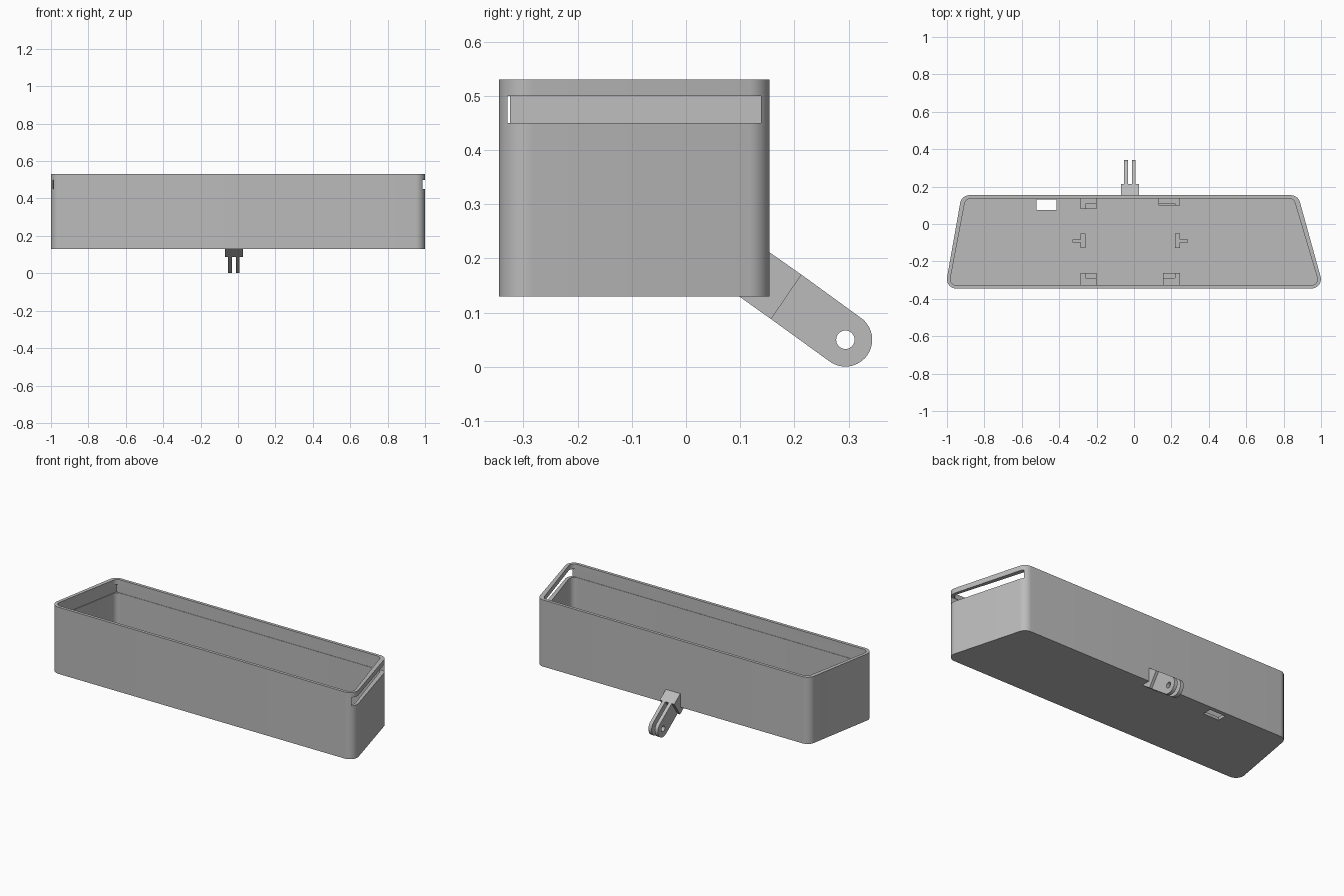
import bpy, bmesh, math
from mathutils import Vector

old = bpy.data.objects.get("Cube")
if old:
    bpy.data.objects.remove(old, do_unlink=True)

grey = bpy.data.materials.new("plain grey")
grey.use_nodes = True
grey.diffuse_color = (0.5, 0.5, 0.5, 1)
grey.node_tree.nodes["Principled BSDF"].inputs["Base Color"].default_value = (0.5, 0.5, 0.5, 1)


def prism(name, pts, lo, hi, axis="z"):
    """Extrude an outline along z (outline in x, y) or along x (outline in y, z)."""
    place = (lambda a, b, c: (a, b, c)) if axis == "z" else (lambda a, b, c: (c, a, b))
    bm = bmesh.new()
    face = bm.faces.new([bm.verts.new(place(a, b, lo)) for a, b in pts])
    up = bmesh.ops.extrude_face_region(bm, geom=[face])
    moved = [v for v in up["geom"] if isinstance(v, bmesh.types.BMVert)]
    bmesh.ops.translate(bm, verts=moved, vec=place(0, 0, hi - lo))
    bmesh.ops.recalc_face_normals(bm, faces=bm.faces)
    mesh = bpy.data.meshes.new(name)
    bm.to_mesh(mesh)
    bm.free()
    mesh.materials.append(grey)
    ob = bpy.data.objects.new(name, mesh)
    bpy.context.collection.objects.link(ob)
    return ob


def box(name, x0, x1, y0, y1, z0, z1):
    return prism(name, [(x0, y0), (x1, y0), (x1, y1), (x0, y1)], z0, z1)


def rounded(corners, radius, steps=10):
    """Round every corner of a counter-clockwise convex outline."""
    out = []
    for i, c in enumerate(corners):
        p = Vector(c)
        a = (Vector(corners[i - 1]) - p).normalized()
        b = (Vector(corners[(i + 1) % len(corners)]) - p).normalized()
        half = a.angle(b) / 2
        centre = p + (a + b).normalized() * radius / math.sin(half)
        start = p + a * radius / math.tan(half) - centre
        sweep = math.pi - 2 * half
        for k in range(steps + 1):
            t = sweep * k / steps
            out.append((centre.x + start.x * math.cos(t) - start.y * math.sin(t),
                        centre.y + start.x * math.sin(t) + start.y * math.cos(t)))
    return out


def outline(inset):
    """Trapezoid plan of the tray, moved inwards by the inset."""
    f, b = BACK_Y - inset, FRONT_Y + inset
    return [(-1.01 + inset * 1.2, b), (1.015 - inset * 1.3, b),
            (0.877 - inset * 1.3, f), (-0.922 + inset * 1.2, f)]


def cut(ob, cutter):
    cutter.hide_render = True
    mod = ob.modifiers.new("cut", "BOOLEAN")
    mod.operation, mod.solver, mod.object = "DIFFERENCE", "EXACT", cutter
    bpy.context.view_layer.objects.active = ob
    bpy.ops.object.modifier_apply(modifier=mod.name)
    bpy.data.objects.remove(cutter, do_unlink=True)


def smooth(ob):
    bpy.ops.object.select_all(action="DESELECT")
    ob.select_set(True)
    bpy.context.view_layer.objects.active = ob
    bpy.ops.object.shade_smooth_by_angle(angle=math.radians(30))


FRONT_Y, BACK_Y = -0.345, 0.154
BOTTOM, TOP, FLOOR = 0.13, 0.53, 0.147

# Open tray with a lid slot through its left end and a cable hole in the floor
tray = prism("tray", rounded(outline(0), 0.05), BOTTOM, TOP)
cut(tray, prism("cavity", rounded(outline(0.018), 0.032), FLOOR, TOP + 0.1))
slot = outline(0.0157)
slot[1], slot[2] = (1.2, slot[1][1]), (1.2, slot[2][1])
cut(tray, prism("lid_slot", slot, 0.45, 0.5))
cut(tray, box("cable_hole", -0.52, -0.415, 0.075, 0.13, 0.1, 0.2))
smooth(tray)

# Corner brackets on the floor: tall L-shaped wall with a lower ledge inside it
BASE, LEDGE, RIM = FLOOR - 0.005, 0.175, 0.21
back, front = BACK_Y - 0.015, FRONT_Y + 0.015
brackets = [("back_right", -0.285, -0.2, back, 0.08, 0.107),
            ("back_left", 0.245, 0.13, back, 0.1, 0.11),
            ("front_right", -0.285, -0.2, front, -0.262, -0.29),
            ("front_left", 0.245, 0.155, front, -0.262, -0.29)]
for name, outer, inner, wall, edge, step in brackets:
    stop = outer + math.copysign(0.025, inner - outer)
    prism(name + "_bracket", [(outer, wall), (inner, wall), (inner, step),
                              (stop, step), (stop, edge), (outer, edge)], BASE, RIM)
    box(name + "_ledge", stop, inner, step, edge, BASE, LEDGE)

# Side stops with a short rib behind each
for side, name in ((-1, "right"), (1, "left")):
    shift = 0.02 if side > 0 else 0.0
    xs = sorted(side * v for v in (0.26 - shift * 2, 0.285 - shift * 2))
    box(name + "_stop", *xs, -0.128, -0.052, BASE, RIM)
    xs = sorted(side * v for v in (0.284 - shift * 2, 0.328 - shift * 2))
    box(name + "_stop_rib", *xs, -0.1, -0.082, BASE, RIM)

# Sloping mount block under the back edge
MID = -0.0225
prism("mount_block", [(0.153, 0.212), (0.213, 0.17), (0.157, 0.088),
                      (0.098, 0.13), (0.153, 0.13)], MID - 0.048, MID + 0.048, "x")

# Two round-ended prongs with a bolt hole
pivot, radius = Vector((0.294, 0.05)), 0.0495
along = Vector((0.056, 0.082)).normalized()
heading = math.atan2(along.y, along.x)


def arc(r, start, sweep, n):
    return [(pivot.x + r * math.cos(start + sweep * k / n),
             pivot.y + r * math.sin(start + sweep * k / n)) for k in range(n + 1)]


tip = arc(radius, heading, -math.pi, 24)
for side, name in ((-1, "right"), (1, "left")):
    centre = MID + side * 0.021
    prong = prism(name + "_prong", [(0.213, 0.17)] + tip + [(0.157, 0.088)],
                  centre - 0.0105, centre + 0.0105, "x")
    cut(prong, prism("bolt_hole", arc(0.017, 0, math.tau, 32)[:-1],
                     centre - 0.05, centre + 0.05, "x"))
    smooth(prong)
